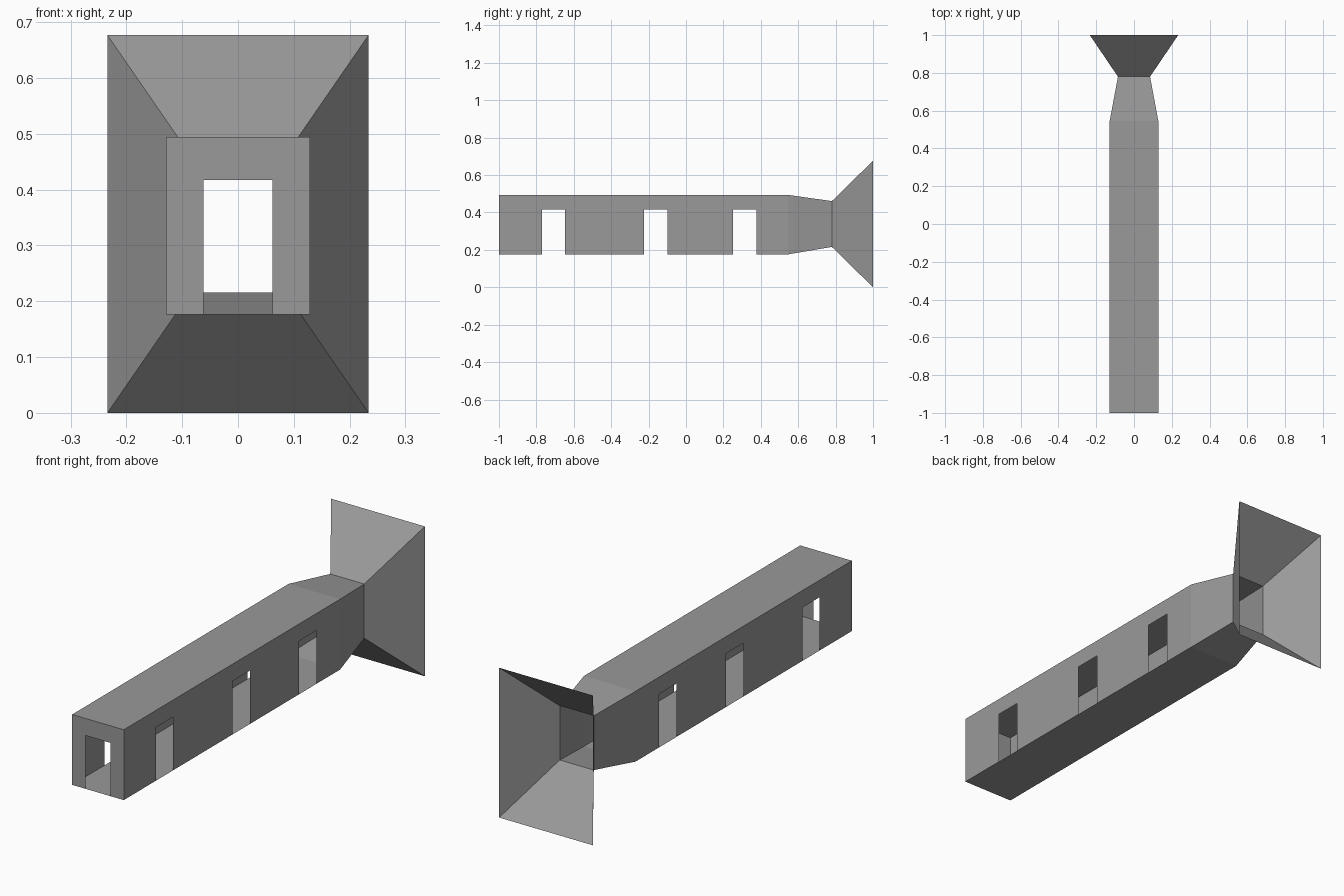
import bpy
import bmesh
from mathutils import Vector

cube = bpy.data.objects.get("Cube")
if cube:
    bpy.data.objects.remove(cube, do_unlink=True)

grey = bpy.data.materials.new("plain grey")
grey.use_nodes = True
colour = (0.32, 0.32, 0.32, 1)
grey.diffuse_color = colour
grey.node_tree.nodes["Principled BSDF"].inputs["Base Color"].default_value = colour

# Main dimensions
HALF, FLOOR, CEILING = 0.129, 0.176, 0.494
FRONT, TAPER = -1.0, 0.545
DOOR_TOP, DOOR_HALF = 0.417, 0.062
SIDE_DOORS = [(-0.77, -0.647), (-0.225, -0.10), (0.252, 0.378)]
MIDDLE = (FLOOR + CEILING) / 2


def add_shell(name, quads):
    """Make an open, single-surface part from quads, facing outwards."""
    bm = bmesh.new()
    for quad in quads:
        bm.faces.new([bm.verts.new(p) for p in quad])
    bmesh.ops.remove_doubles(bm, verts=bm.verts, dist=0.0001)
    bm.normal_update()
    for face in bm.faces:
        c = face.calc_center_median()
        if face.normal.dot(Vector((c.x, -0.001, c.z - MIDDLE))) < 0:
            face.normal_flip()
    mesh = bpy.data.meshes.new(name)
    bm.to_mesh(mesh)
    bm.free()
    mesh.materials.append(grey)
    obj = bpy.data.objects.new(name, mesh)
    bpy.context.collection.objects.link(obj)


def wall_quads(start, end, doors, place):
    """Upright wall with doorways that reach the floor."""
    cuts = [start] + [edge for door in doors for edge in door] + [end]
    quads = []
    for i, (a, b) in enumerate(zip(cuts, cuts[1:])):
        levels = [(DOOR_TOP, CEILING)]
        if i % 2 == 0:
            levels.append((FLOOR, DOOR_TOP))
        for low, high in levels:
            quads.append([place(a, low), place(b, low), place(b, high), place(a, high)])
    return quads


def ring(half, low, high, y):
    return [(-half, y, low), (half, y, low), (half, y, high), (-half, y, high)]


def loft_quads(first, second):
    return [[first[i], first[(i + 1) % 4], second[(i + 1) % 4], second[i]]
            for i in range(4)]


# Corridor walls
for name, x in (("right_wall", -HALF), ("left_wall", HALF)):
    add_shell(name, wall_quads(FRONT, TAPER, SIDE_DOORS, lambda y, z: (x, y, z)))
add_shell("front_wall", wall_quads(-HALF, HALF, [(-DOOR_HALF, DOOR_HALF)],
                                   lambda x, z: (x, FRONT, z)))

# Floor and ceiling
for name, z in (("floor", FLOOR), ("ceiling", CEILING)):
    add_shell(name, [[(-HALF, FRONT, z), (HALF, FRONT, z),
                      (HALF, TAPER, z), (-HALF, TAPER, z)]])

# Narrowing neck and the wide open flare behind it
body_end = ring(HALF, FLOOR, CEILING, TAPER)
waist = ring(0.085, 0.216, 0.461, 0.78)
mouth = ring(0.234, 0.0, 0.677, 1.0)
add_shell("neck", loft_quads(body_end, waist))
add_shell("flare", loft_quads(waist, mouth))
